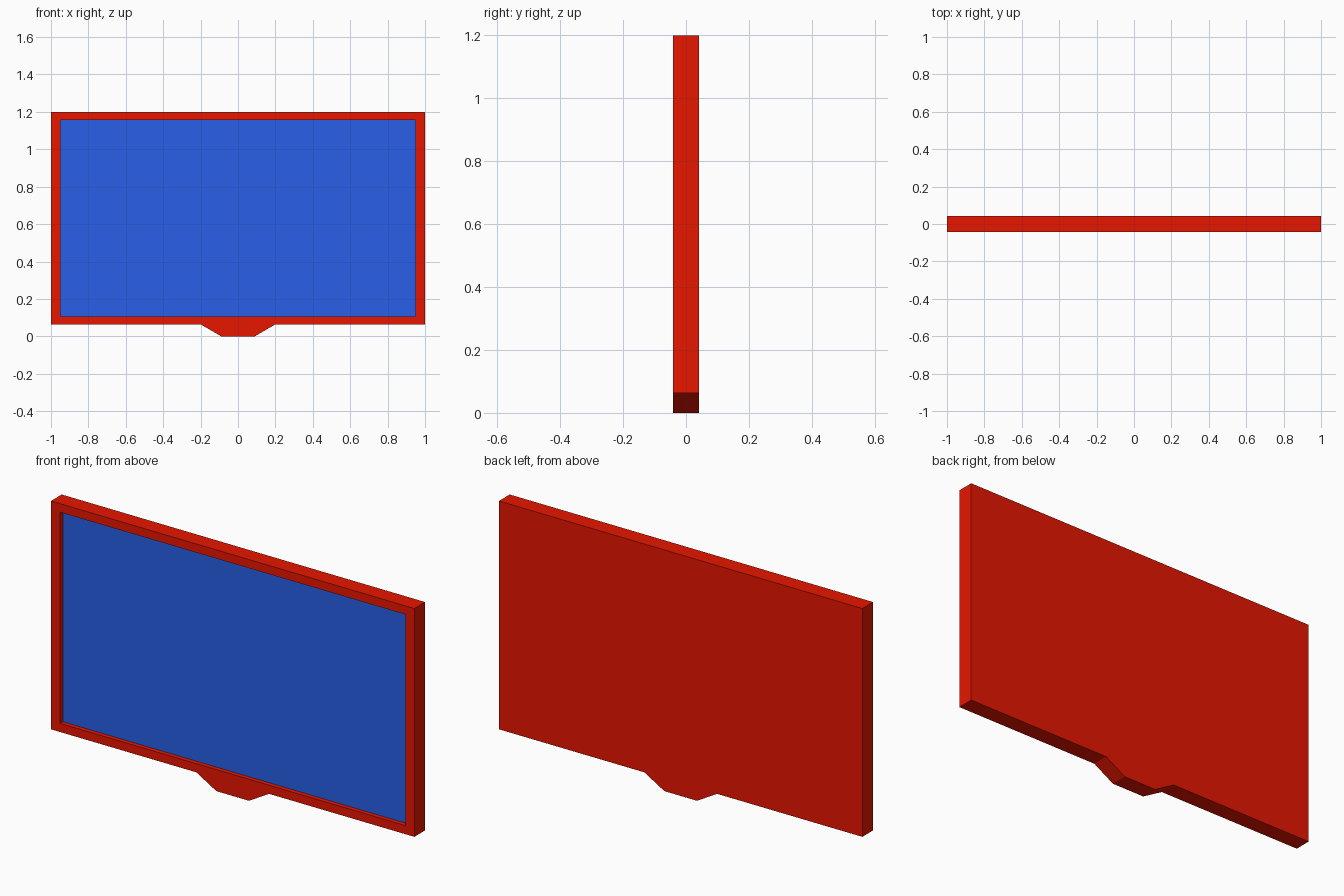
import bpy
import bmesh

cube = bpy.data.objects.get("Cube")
if cube:
    bpy.data.objects.remove(cube, do_unlink=True)

HALF_DEPTH = 0.042
RECESS = 0.022


def make_material(name, color):
    mat = bpy.data.materials.new(name)
    mat.use_nodes = True
    mat.diffuse_color = color
    node = next(n for n in mat.node_tree.nodes if n.type == 'BSDF_PRINCIPLED')
    node.inputs["Base Color"].default_value = color
    return mat


def prism(name, outline, y_front, y_back):
    """Extrude an x/z outline along y."""
    bm = bmesh.new()
    face = bm.faces.new([bm.verts.new((x, y_front, z)) for x, z in outline])
    extruded = bmesh.ops.extrude_face_region(bm, geom=[face], use_keep_orig=True)
    for item in extruded["geom"]:
        if isinstance(item, bmesh.types.BMVert):
            item.co.y = y_back
    bmesh.ops.recalc_face_normals(bm, faces=bm.faces)
    mesh = bpy.data.meshes.new(name)
    bm.to_mesh(mesh)
    bm.free()
    obj = bpy.data.objects.new(name, mesh)
    bpy.context.collection.objects.link(obj)
    return obj


red = make_material("frame red", (0.8, 0.008, 0, 1))
blue = make_material("panel blue", (0.021, 0.115, 0.8, 1))

# Frame outline with the tapered tab at the bottom, mirrored across x
half = [(0.09, 0), (0.2, 0.064), (1, 0.064), (1, 1.2)]
outline = half + [(-x, z) for x, z in reversed(half)]
board = prism("framed_board", outline, -HALF_DEPTH, HALF_DEPTH)
board.data.materials.append(red)
board.data.materials.append(blue)

# Recess for the panel
opening = [(-0.95, 0.107), (0.95, 0.107), (0.95, 1.157), (-0.95, 1.157)]
cutter = prism("panel_cutter", opening, -HALF_DEPTH - 0.1, -HALF_DEPTH + RECESS)
cutter.hide_render = True
cut = board.modifiers.new("panel recess", 'BOOLEAN')
cut.operation = 'DIFFERENCE'
cut.solver = 'EXACT'
cut.object = cutter
bpy.context.view_layer.objects.active = board
bpy.ops.object.modifier_apply(modifier=cut.name)
bpy.data.objects.remove(cutter, do_unlink=True)

# The recessed floor is the blue panel
for face in board.data.polygons:
    sunken = face.center.y > -HALF_DEPTH + RECESS / 2
    face.material_index = 1 if face.normal.y < -0.9 and sunken else 0
